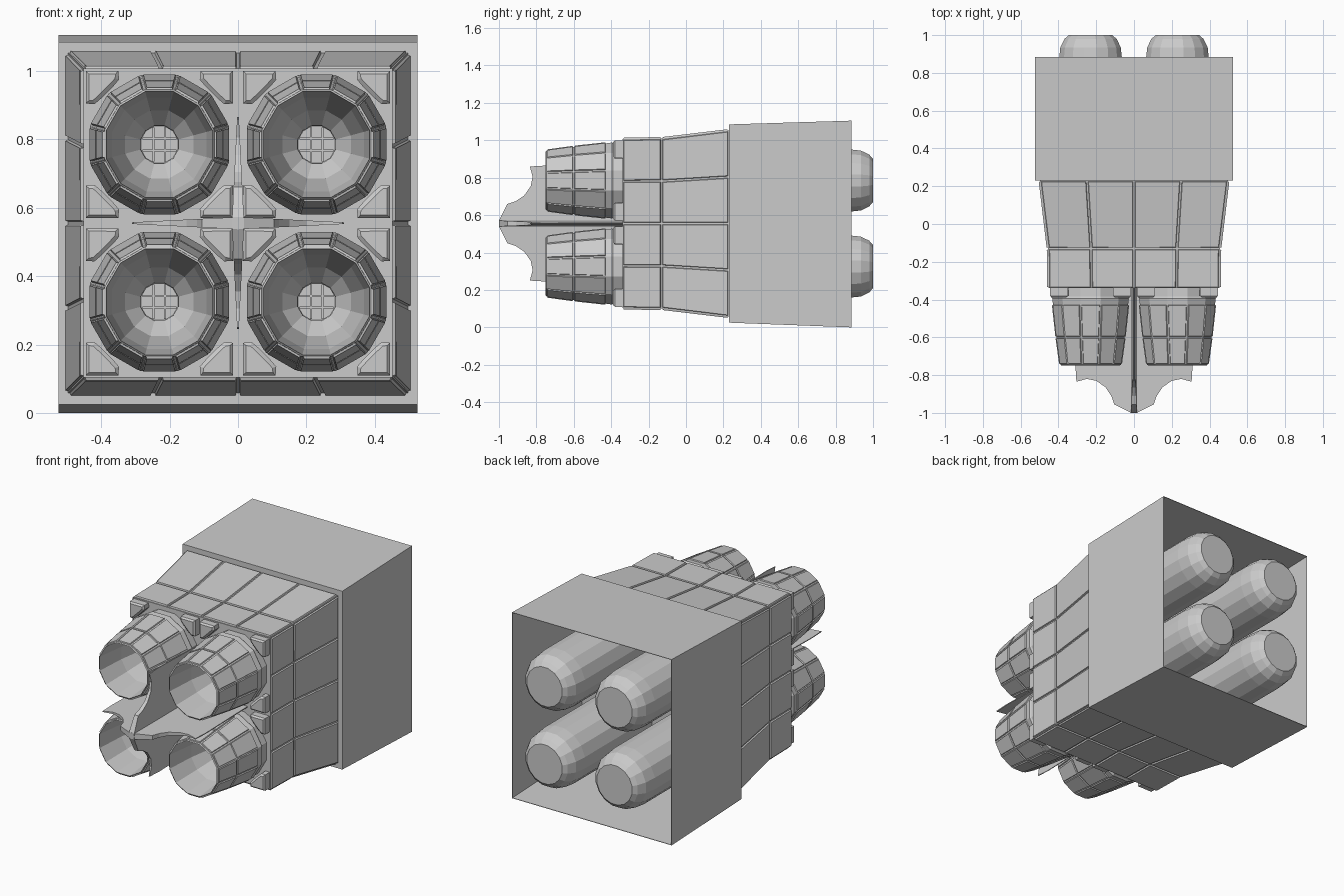
import bpy, bmesh, math

if "Cube" in bpy.data.objects:
    bpy.data.objects.remove(bpy.data.objects["Cube"])

CZ = 0.555                      # height of the centre axis
CENTRES = [(sx * 0.23, CZ + sz * 0.23) for sx in (-1, 1) for sz in (-1, 1)]

grey = bpy.data.materials.new("light grey metal")
grey.diffuse_color = (0.6, 0.6, 0.6, 1)
grey.use_nodes = True
grey.node_tree.nodes["Principled BSDF"].inputs["Base Color"].default_value = grey.diffuse_color


def finish(bm, name):
    me = bpy.data.meshes.new(name)
    bm.to_mesh(me)
    bm.free()
    me.materials.append(grey)
    ob = bpy.data.objects.new(name, me)
    bpy.context.collection.objects.link(ob)
    return ob


def loft(name, loops, panel_rows=(), gap=0.007, bevel=0.004, raise_by=0.008, cap_end=True):
    """Skin a list of equal point loops; raise each quad of the panel rows as a plate."""
    bm = bmesh.new()
    rings = [[bm.verts.new(p) for p in loop] for loop in loops]
    n = len(rings[0])
    panels = []
    for r in range(len(rings) - 1):
        for i in range(n):
            j = (i + 1) % n
            f = bm.faces.new((rings[r][i], rings[r][j], rings[r + 1][j], rings[r + 1][i]))
            if r in panel_rows:
                panels.append(f)
    bm.faces.new(rings[0])
    if cap_end:
        bm.faces.new(rings[-1])
    bmesh.ops.recalc_face_normals(bm, faces=bm.faces[:])
    if panels:
        bmesh.ops.inset_individual(bm, faces=panels, thickness=gap, depth=0)
        bmesh.ops.inset_individual(bm, faces=panels, thickness=bevel, depth=raise_by)
    return finish(bm, name)


def square_loop(y, hx, hz, n=4):
    """Square around the centre axis with n points per side."""
    pts = []
    for k in range(4):
        for i in range(n):
            u, v = -1 + 2 * i / n, -1
            for _ in range(k):
                u, v = -v, u
            pts.append((u * hx, y, CZ + v * hz))
    return pts


def circle_loop(y, r, cx, cz, n):
    """Polygon with flat sides at top and sides; r is the distance to the flats."""
    r /= math.cos(math.pi / n)
    return [(cx + r * math.cos(2 * math.pi * (i + 0.5) / n), y,
             cz + r * math.sin(2 * math.pi * (i + 0.5) / n)) for i in range(n)]


def prism(name, pts, y_back, y_front, bevel=0):
    """Extrude an (x, z) outline towards the front, with a bevelled face."""
    bm = bmesh.new()
    a = [bm.verts.new((x, y_back, z)) for x, z in pts]
    b = [bm.verts.new((x, y_front, z)) for x, z in pts]
    n = len(pts)
    bm.faces.new(a)
    front = bm.faces.new(b)
    for i in range(n):
        bm.faces.new((a[i], a[(i + 1) % n], b[(i + 1) % n], b[i]))
    bmesh.ops.recalc_face_normals(bm, faces=bm.faces[:])
    if bevel:
        bmesh.ops.inset_individual(bm, faces=[front], thickness=bevel, depth=bevel * 0.8)
    return finish(bm, name)


# panelled body: straight front block, flared rear section
loft("panelled_body", [square_loop(-0.34, 0.452, 0.452), square_loop(-0.13, 0.454, 0.454),
                       square_loop(0.23, 0.497, 0.497)], panel_rows=(0, 1))

# rear housing, a thin box open at the back
housing = loft("rear_housing", [
    [(-0.525, 0.23, 0.025), (0.525, 0.23, 0.025), (0.525, 0.23, 1.085), (-0.525, 0.23, 1.085)],
    [(-0.525, 0.885, 0), (0.525, 0.885, 0), (0.525, 0.885, 1.105), (-0.525, 0.885, 1.105)]],
    cap_end=False)
wall = housing.modifiers.new("wall", "SOLIDIFY")
wall.thickness = 0.004
wall.offset = -1

NOZZLE = [(-0.33, 0.195), (-0.385, 0.197), (-0.395, 0.203), (-0.425, 0.199), (-0.6, 0.18),
          (-0.745, 0.16), (-0.75, 0.155), (-0.57, 0.138), (-0.42, 0.10), (-0.365, 0.056),
          (-0.35, 0.054)]
TANK = [(0.2, 0.168), (0.86, 0.168), (0.935, 0.16), (0.98, 0.138), (1.0, 0.115)]
PAD = [(0.215, 0.215), (0.12, 0.215), (0.118, 0.19), (0.135, 0.17),
       (0.17, 0.135), (0.19, 0.118), (0.215, 0.12)]

for cx, cz in CENTRES:
    # twelve-sided nozzle with raised plates and a funnel inside
    loft("nozzle", [circle_loop(y, r, cx, cz, 12) for y, r in NOZZLE],
         panel_rows=(3, 4), gap=0.006, bevel=0.003, raise_by=0.006)
    # grille at the bottom of the funnel
    for o in (-0.017, 0.017):
        for w, h, dx, dz in ((0.003, 0.05, o, 0), (0.05, 0.003, 0, o)):
            prism("grille_bar", [(cx + dx + sx * w, cz + dz + sz * h)
                                 for sx, sz in ((-1, -1), (1, -1), (1, 1), (-1, 1))],
                  -0.345, -0.358)
    # round tank seen through the open back
    loft("rear_tank", [circle_loop(y, r, cx, cz, 16) for y, r in TANK])
    # corner pads around each nozzle
    for sx in (-1, 1):
        for sz in (-1, 1):
            prism("corner_pad", [(cx + sx * u, cz + sz * v) for u, v in PAD],
                  -0.335, -0.38, bevel=0.012)

# cross-shaped fin between the nozzles: one blade outline (distance out, y), turned four times
BLADE = [(0, -0.335), (0.3, -0.335), (0.31, -0.75), (0.305, -0.835), (0.25, -0.82),
         (0.2, -0.83), (0.15, -0.865), (0.12, -0.91), (0.105, -0.955), (0.015, -1.0), (0, -1.0)]
for k in range(4):
    c, s = round(math.cos(k * math.pi / 2)), round(math.sin(k * math.pi / 2))
    bm = bmesh.new()
    sides = []
    for side in (-1, 1):
        ring = []
        for u, y in BLADE:
            t = side * (0.018 - 0.05 * u)
            ring.append(bm.verts.new((c * u - s * t, y, CZ + s * u + c * t)))
        sides.append(ring)
        bm.faces.new(ring)
    for i in range(len(BLADE)):
        j = (i + 1) % len(BLADE)
        bm.faces.new((sides[0][i], sides[0][j], sides[1][j], sides[1][i]))
    bmesh.ops.recalc_face_normals(bm, faces=bm.faces[:])
    finish(bm, "fin_blade")
